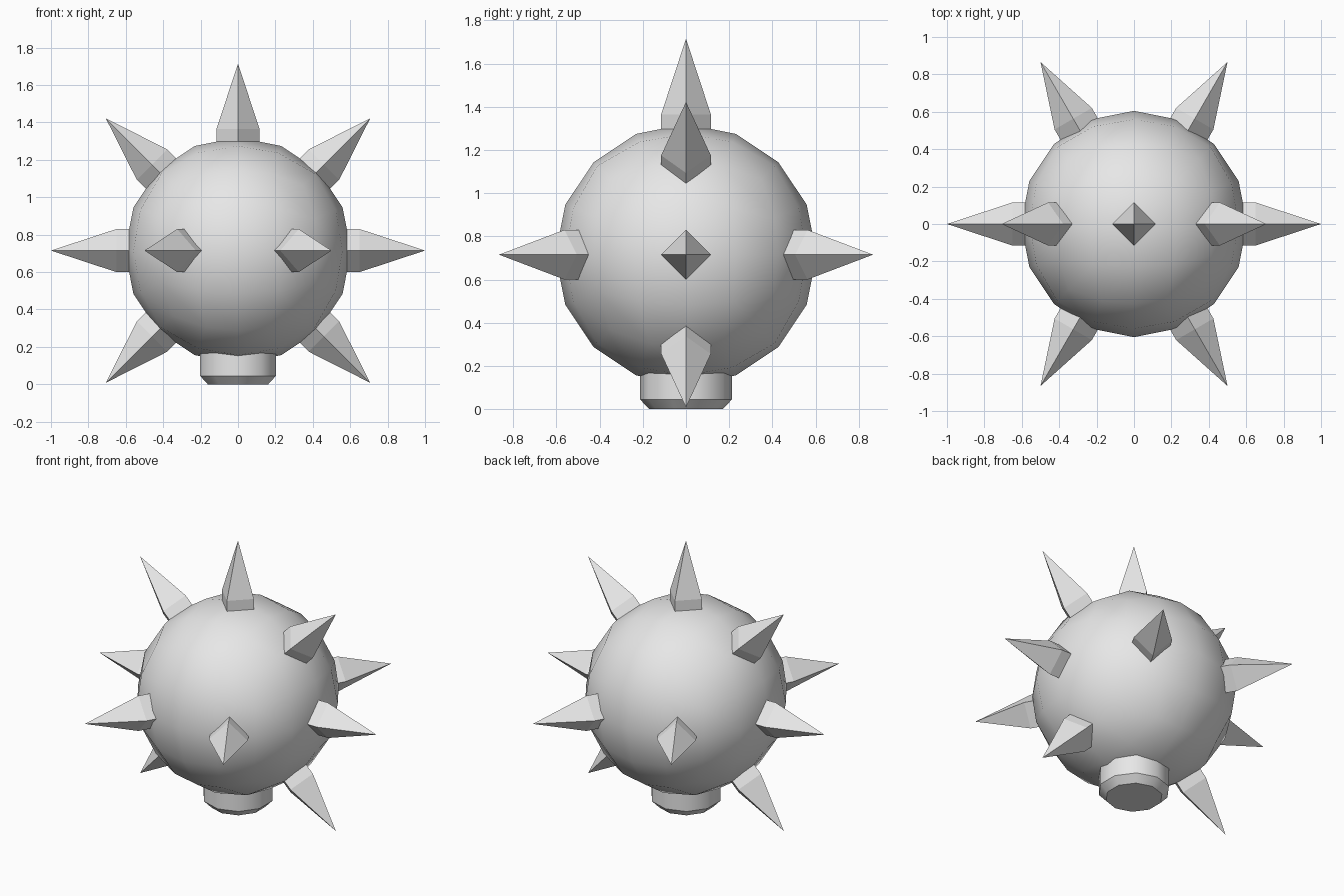
import bpy
import bmesh
from math import pi, tan, sin, cos, radians
from mathutils import Vector, Matrix

cube = bpy.data.objects.get("Cube")
if cube:
    bpy.data.objects.remove(cube, do_unlink=True)

CENTRE = Vector((0, 0, 0.715))
RADIUS = 0.605

grey = bpy.data.materials.new("light_grey")
grey.use_nodes = True
grey.diffuse_color = (0.8, 0.8, 0.8, 1)
grey.node_tree.nodes["Principled BSDF"].inputs["Base Color"].default_value = grey.diffuse_color


def add_object(name, bm, smooth_angle=None):
    bmesh.ops.recalc_face_normals(bm, faces=bm.faces)
    mesh = bpy.data.meshes.new(name)
    bm.to_mesh(mesh)
    bm.free()
    mesh.materials.append(grey)
    obj = bpy.data.objects.new(name, mesh)
    bpy.context.collection.objects.link(obj)
    if smooth_angle:
        bpy.ops.object.select_all(action="DESELECT")
        obj.select_set(True)
        bpy.context.view_layer.objects.active = obj
        bpy.ops.object.shade_smooth_by_angle(angle=radians(smooth_angle))
    return obj


def lathe(profile, sides, start=0.0):
    """Closed solid from (radius, height) points; radius 0 gives a tip."""
    bm = bmesh.new()
    rings = []
    for r, z in profile:
        angles = [start + 2 * pi * i / sides for i in range(sides if r else 1)]
        rings.append([bm.verts.new((r * cos(a), r * sin(a), z)) for a in angles])
    for low, high in zip(rings, rings[1:]):
        for i in range(sides):
            j = (i + 1) % sides
            if len(high) == 1:
                bm.faces.new((low[i], low[j], high[0]))
            else:
                bm.faces.new((low[i], low[j], high[j], high[i]))
    for ring in (rings[0], rings[-1]):
        if len(ring) > 1:
            bm.faces.new(ring)
    return bm


# Round body: a gridded cube blown up to a ball with even angular steps
bm = bmesh.new()
bmesh.ops.create_cube(bm, size=2)
bmesh.ops.subdivide_edges(bm, edges=bm.edges[:], cuts=3, use_grid_fill=True)
for v in bm.verts:
    direction = Vector([tan(c * pi / 4) for c in v.co]).normalized()
    v.co = CENTRE + direction * RADIUS
add_object("ball_body", bm, 60)

# Short chamfered collar underneath
add_object("bottom_collar",
           lathe([(0.17, 0), (0.213, 0.045), (0.213, 0.25)], 10, pi / 2), 40)


# Four-sided spikes with a straight root and a long point
def add_spike(name, direction, side):
    z = Vector(direction).normalized()
    y = Vector(side)
    x = y.cross(z)
    bm = lathe([(0.115, 0.45), (0.115, 0.65), (0, 1.0)], 4)
    turn = Matrix((x, y, z)).transposed().to_4x4()
    bm.transform(Matrix.Translation(CENTRE) @ turn)
    add_object(name, bm)


add_spike("top_spike", (0, 0, 1), (0, 1, 0))
for sx, side in ((1, "left"), (-1, "right")):
    add_spike(side + "_spike", (sx, 0, 0), (0, 1, 0))
    for s, upright, depth in ((1, "upper", "back"), (-1, "lower", "front")):
        add_spike(f"{upright}_{side}_spike", (sx, 0, s), (0, 1, 0))
        add_spike(f"{depth}_{side}_spike",
                  (sx * cos(pi / 3), s * sin(pi / 3), 0), (0, 0, 1))
